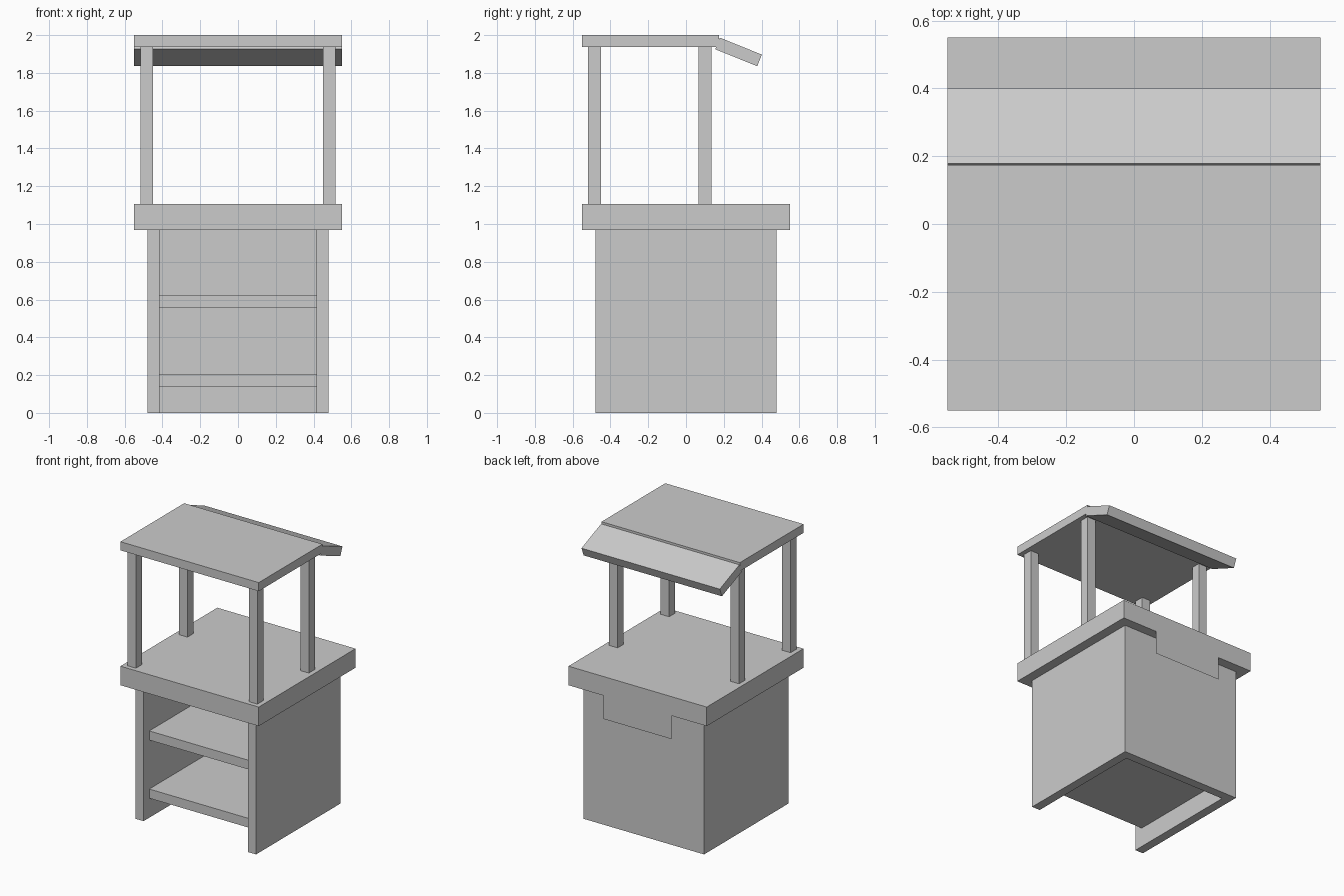
import bpy
import bmesh
import math

if "Cube" in bpy.data.objects:
    bpy.data.objects.remove(bpy.data.objects["Cube"])


def box(name, x, y, z, tilt=0.0):
    """Box from (min, max) ranges, optionally tilted about its x axis."""
    size = [b - a for a, b in (x, y, z)]
    bm = bmesh.new()
    bmesh.ops.create_cube(bm, size=1.0)
    bmesh.ops.scale(bm, vec=size, verts=bm.verts)
    me = bpy.data.meshes.new(name)
    bm.to_mesh(me)
    bm.free()
    ob = bpy.data.objects.new(name, me)
    ob.location = [(a + b) / 2 for a, b in (x, y, z)]
    ob.rotation_euler.x = tilt
    bpy.context.collection.objects.link(ob)
    return ob


OUT, T = 0.48, 0.065      # cabinet half width, panel thickness
INN = OUT - T
TOP = 0.55                # counter and roof half width
Z0, Z1 = 0.968, 1.105     # counter bottom and top
ROOF = 1.938              # roof underside

# Cabinet: two sides and a back, open at the front and bottom
box("left_side_panel", (-OUT, -INN), (-OUT, OUT), (0, Z0))
box("right_side_panel", (INN, OUT), (-OUT, OUT), (0, Z0))
box("back_panel", (-INN, INN), (INN, OUT), (0, Z0))

# Shelves, set back from the front
for name, z in (("lower_shelf", 0.14), ("upper_shelf", 0.558)):
    box(name, (-INN, INN), (-INN, INN), (z, z + 0.066))

# Counter
box("counter", (-TOP, TOP), (-TOP, TOP), (Z0, Z1))

# Thin sign sheet hanging from the back edge of the counter
me = bpy.data.meshes.new("hanging_sign")
me.from_pydata([(0.27, TOP, Z0), (-0.27, TOP, Z0), (-0.27, TOP, 0.80), (0.27, TOP, 0.80)],
               [], [(3, 2, 1, 0)])
me.update()
sign = bpy.data.objects.new("hanging_sign", me)
bpy.context.collection.objects.link(sign)
if me.polygons[0].normal.y < 0:
    me.flip_normals()

# Four roof posts
for side, sx in (("left", -1), ("right", 1)):
    for end, y in (("front", -0.518), ("back", 0.067)):
        xs = sorted((sx * 0.449, sx * 0.517))
        box(f"{end}_{side}_post", xs, (y, y + 0.068), (Z1, ROOF))

# Flat roof and tilted awning at the back
box("roof", (-TOP, TOP), (-TOP, 0.174), (ROOF, 2.0))
cy, cz, hl, ht = 0.278, 1.911, 0.12, 0.033
box("awning", (-TOP, TOP), (cy - hl, cy + hl), (cz - ht, cz + ht), math.radians(-22))
